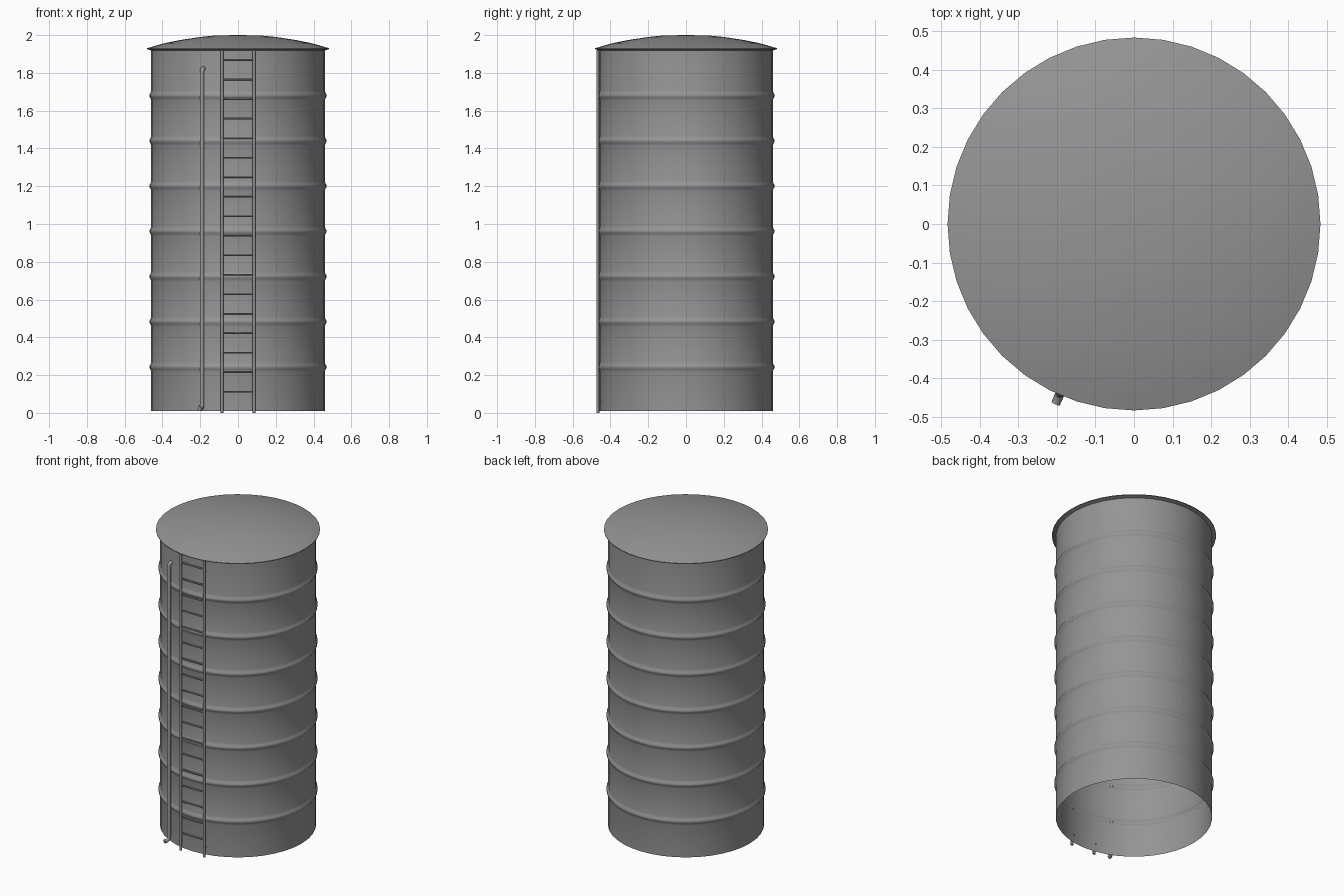
import bpy, bmesh, math
from mathutils import Vector

if "Cube" in bpy.data.objects:
    bpy.data.objects.remove(bpy.data.objects["Cube"], do_unlink=True)

SIDES = 40
WALL = 0.46


def make_material(name, value):
    mat = bpy.data.materials.new(name)
    mat.use_nodes = True
    colour = (value, value, value, 1)
    mat.diffuse_color = colour
    mat.node_tree.nodes["Principled BSDF"].inputs["Base Color"].default_value = colour
    return mat


steel = make_material("grey steel", 0.3)


def finish(bm, name, angle=35):
    mesh = bpy.data.meshes.new(name)
    bm.to_mesh(mesh)
    bm.free()
    obj = bpy.data.objects.new(name, mesh)
    bpy.context.collection.objects.link(obj)
    mesh.materials.append(steel)
    bpy.ops.object.select_all(action="DESELECT")
    obj.select_set(True)
    bpy.context.view_layer.objects.active = obj
    bpy.ops.object.shade_smooth_by_angle(angle=math.radians(angle))
    return obj


def lathe(name, profile, angle=35):
    """Spin a list of (radius, height) points around the z axis."""
    bm = bmesh.new()
    verts = [bm.verts.new((0, -r, z)) for r, z in profile]
    edges = [bm.edges.new(pair) for pair in zip(verts, verts[1:])]
    bmesh.ops.spin(bm, geom=verts + edges, cent=(0, 0, 0), axis=(0, 0, 1),
                   angle=math.tau, steps=SIDES, use_merge=True)
    bmesh.ops.remove_doubles(bm, verts=bm.verts, dist=0.0001)
    bmesh.ops.recalc_face_normals(bm, faces=bm.faces)
    return finish(bm, name, angle)


def tube(bm, points, radius, sides=8):
    """Sweep a capped round tube along a path."""
    points = [Vector(p) for p in points]
    rings = []
    for i, p in enumerate(points):
        d = (points[min(i + 1, len(points) - 1)] - points[max(i - 1, 0)]).normalized()
        ref = Vector((1, 0, 0)) if abs(d.x) < 0.8 else Vector((0, 0, 1))
        u = d.cross(ref).normalized()
        v = d.cross(u)
        rings.append([bm.verts.new(p + radius * (u * math.cos(a) + v * math.sin(a)))
                      for a in (math.tau * k / sides for k in range(sides))])
    for a, b in zip(rings, rings[1:]):
        for k in range(sides):
            n = (k + 1) % sides
            bm.faces.new((a[k], a[n], b[n], b[k]))
    bm.faces.new(rings[0])
    bm.faces.new(rings[-1])
    bmesh.ops.recalc_face_normals(bm, faces=bm.faces)


# Tank wall, open at the bottom, with seven swaged ribs
wall = [(WALL, 0.01)]
for i in range(7):
    z = 0.243 + 0.2395 * i
    wall += [(WALL, z - 0.026), (WALL + 0.003, z - 0.014), (WALL + 0.009, z - 0.005),
             (WALL + 0.009, z + 0.005), (WALL + 0.003, z + 0.014), (WALL, z + 0.026)]
wall.append((WALL, 1.925))
lathe("tank_wall", wall, 60)

# Shallow domed roof with an overhanging lip
lathe("roof", [(WALL - 0.002, 1.918), (0.483, 1.926), (0.483, 1.93), (0.45, 1.94),
               (0.39, 1.957), (0.3, 1.975), (0.2, 1.99), (0.12, 1.998), (0, 2.0)])

# Ladder: two rails and evenly spaced rungs
bm = bmesh.new()
for side in (-1, 1):
    tube(bm, [(side * 0.085, -0.467, 0), (side * 0.085, -0.467, 1.922)], 0.008)
for i in range(18):
    z = 0.112 + 0.1033 * i
    tube(bm, [(-0.085, -0.467, z), (0.085, -0.467, z)], 0.005, 6)
finish(bm, "ladder", 50)

# Ladder brackets that pass through the wall
bm = bmesh.new()
for z in (0.06, 0.97, 1.85):
    for side in (-1, 1):
        tube(bm, [(side * 0.085, -0.467, z), (side * 0.085, -0.445, z)], 0.004, 6)
finish(bm, "ladder_brackets", 50)

# Side pipe: enters the wall at the top, turns outward at the foot
out = Vector((-0.4, -0.917, 0)).normalized()


def pipe_point(r, z):
    return out * r + Vector((0, 0, z))


bm = bmesh.new()
tube(bm, [pipe_point(0.44, 1.823), pipe_point(0.462, 1.823), pipe_point(0.472, 1.818),
          pipe_point(0.476, 1.805), pipe_point(0.476, 0.05), pipe_point(0.479, 0.034),
          pipe_point(0.488, 0.025), pipe_point(0.508, 0.022)], 0.012, 10)
finish(bm, "side_pipe", 50)
